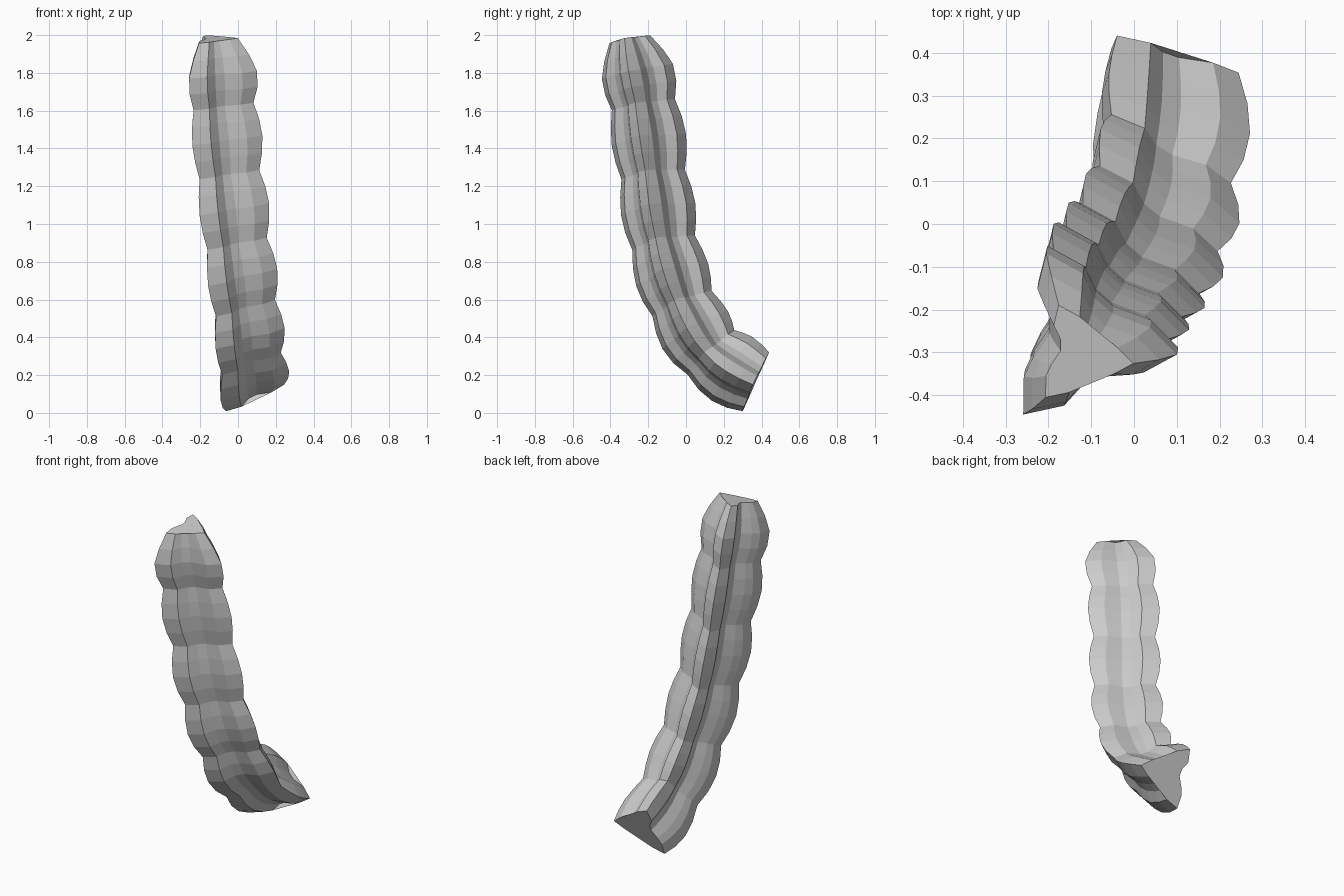
import bpy, bmesh, math
from mathutils import Vector
from mathutils.geometry import interpolate_bezier

cube = bpy.data.objects.get("Cube")
if cube:
    bpy.data.objects.remove(cube, do_unlink=True)

STEPS = 4          # rings per swollen segment
PINCH, SWELL = 0.198, 0.034

# Centres of the narrow necks along the stalk, from foot to tip
necks = [Vector(p) for p in (
    (0.047, 0.365, 0.16), (0.03, 0.12, 0.32), (0.0, -0.035, 0.585),
    (-0.043, -0.133, 0.91), (-0.083, -0.188, 1.27),
    (-0.114, -0.24, 1.635), (-0.128, -0.307, 1.98))]


def stalk_path():
    """Smooth centre line through the necks."""
    last = len(necks) - 1
    slopes = [(necks[min(i + 1, last)] - necks[max(i - 1, 0)]) / 2 for i in range(last + 1)]
    slopes[0] = Vector((-0.03, -0.91, 0.41)) * 0.3
    slopes[last] = Vector((-0.06, -0.18, 0.98)) * 0.35
    path = [necks[0]]
    for i in range(last):
        a, b = necks[i], necks[i + 1]
        path += interpolate_bezier(a, a + slopes[i] / 3, b - slopes[i + 1] / 3, b, STEPS + 1)[1:]
    return path, slopes[0], slopes[last]


def side(start, end, pattern):
    """Fluted side from one corner towards the next; pattern = (fraction, bulge)."""
    outward = (start + end).normalized()
    return [start] + [start.lerp(end, f) + outward * bulge for f, bulge in pattern]


# Three-cornered fluted cross-section of unit radius
back, left, front = [Vector((math.cos(math.radians(a)), math.sin(math.radians(a))))
                     for a in (112, -8, 232)]
flute = [(0.25, 0.07), (0.4, -0.06), (0.54, -0.075), (0.77, 0.05)]
flute_reversed = [(1 - f, b) for f, b in reversed(flute)]
groove = [(0.22, 0.04), (0.36, -0.12), (0.48, -0.15), (0.64, -0.02), (0.77, 0.05)]
section = (side(back, front, groove)
           + side(front, left, flute)
           + side(left, back, flute_reversed))
n = len(section)
flute_valleys = (8, 9, 13, 14)   # section points bridged over by the end caps

# Sweep the section along the path, swelling between the necks
path, foot_dir, tip_dir = stalk_path()
count = len(path)
tip_radii = [0.224, 0.224, 0.185, 0.128]
bm = bmesh.new()
rings = []
for i, centre in enumerate(path):
    if i == 0:
        tangent = foot_dir.normalized()
    elif i == count - 1:
        tangent = tip_dir.normalized()
    else:
        tangent = (path[i + 1] - path[i - 1]).normalized()
    u = Vector((1, 0, 0))
    u = (u - tangent * u.dot(tangent)).normalized()
    v = tangent.cross(u)
    radius = PINCH + SWELL * math.sin(math.pi * (i % STEPS) / STEPS)
    if i >= count - STEPS:
        radius = tip_radii[i - count + STEPS]
    twist = math.radians(4 * (1 - i / (count - 1)) ** 2)
    c, s = math.cos(twist), math.sin(twist)
    rings.append([bm.verts.new(centre + radius * (u * (p.x * c - p.y * s) + v * (p.x * s + p.y * c)))
                  for p in section])

for low, high in zip(rings, rings[1:]):
    for j in range(n):
        k = (j + 1) % n
        bm.faces.new((low[j], low[k], high[k], high[j]))

# Foot and tip caps, straight across the flutes
foot, tip = [[ring[j] for j in range(n) if j not in flute_valleys]
             for ring in (rings[0], rings[-1])]
bm.faces.new(foot[::-1])
bm.faces.new(tip)
bmesh.ops.recalc_face_normals(bm, faces=bm.faces)

mesh = bpy.data.meshes.new("segmented_stalk")
bm.to_mesh(mesh)
bm.free()
stalk = bpy.data.objects.new("segmented_stalk", mesh)
bpy.context.collection.objects.link(stalk)

# Single plain grey
grey = bpy.data.materials.new("plain_grey")
grey.use_nodes = True
colour = (0.6, 0.6, 0.6, 1)
grey.diffuse_color = colour
grey.node_tree.nodes["Principled BSDF"].inputs["Base Color"].default_value = colour
mesh.materials.append(grey)
